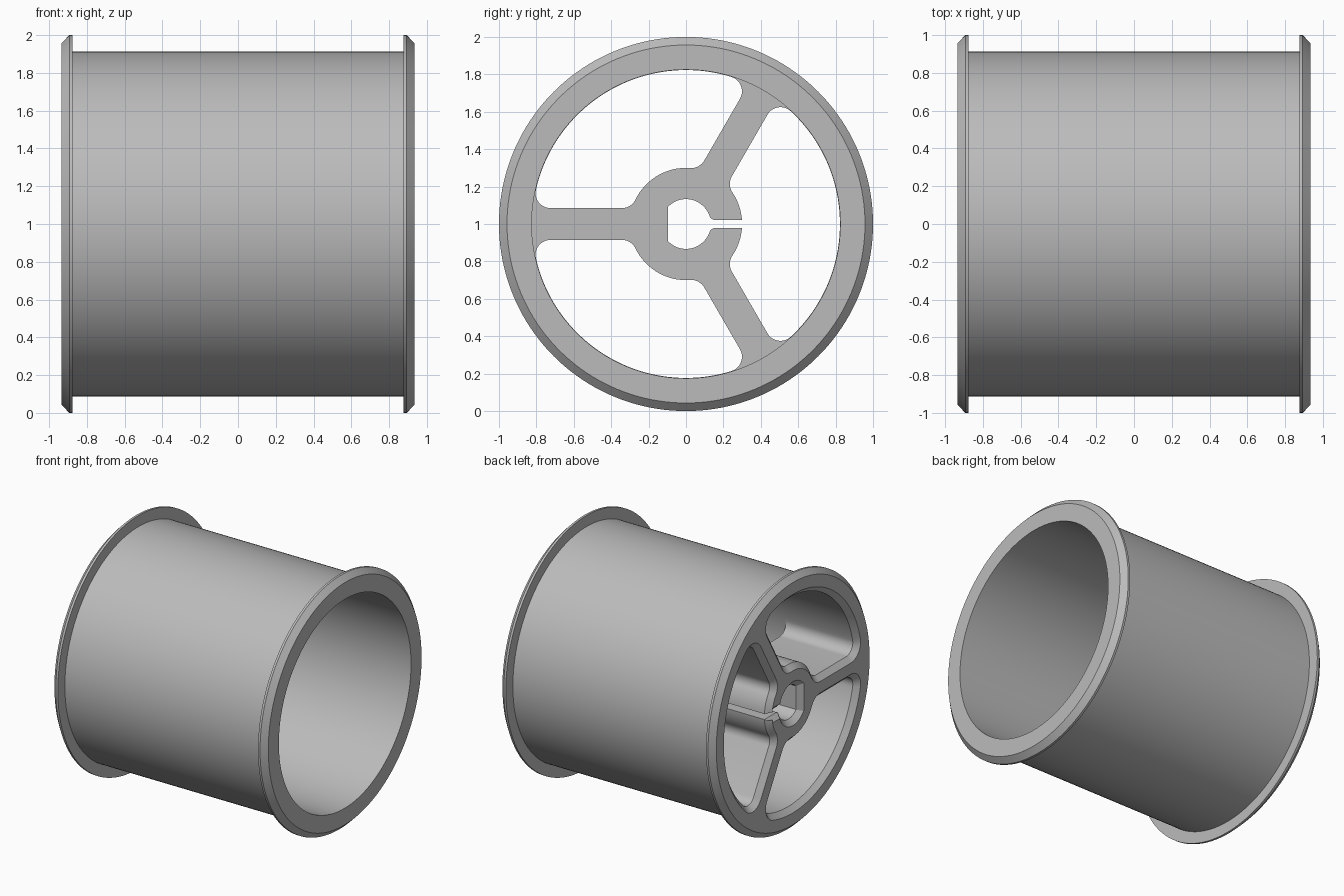
import bpy, bmesh
from math import pi, sqrt, cos, sin, atan2, radians

if "Cube" in bpy.data.objects:
    bpy.data.objects.remove(bpy.data.objects["Cube"])

SEGMENTS = 160
END, WEB_END = 0.935, -0.31         # half length, inner end of hub and spokes
BORE, WINDOW, HUB = 0.825, 0.823, 0.30
SPOKE, FILLET, CHAMFER = 0.085, 0.08, 0.04
SHAFT, FLAT, SLIT, SLIT_ROUND = 0.133, 0.095, 0.022, 0.03


def polar(r, a):
    return complex(r * cos(a), r * sin(a))


def arc(centre, r, a0, a1, n):
    return [centre + polar(r, a0 + (a1 - a0) * i / n) for i in range(n + 1)]


def angle(c):
    return atan2(c.imag, c.real)


def window_half(split):
    """Upper half of a window around the +y bisector, from hub to rim."""
    turn = polar(1, pi / 3)
    v = -(SPOKE + FILLET)
    inner = complex(sqrt((HUB + FILLET) ** 2 - v * v), v)
    outer = complex(sqrt((WINDOW - FILLET) ** 2 - v * v), v)
    a_in, a_out = angle(inner), angle(outer)
    fillets = arc(inner, FILLET, a_in + pi, pi / 2, 8)
    fillets += arc(outer, FILLET, pi / 2, a_out, 10)
    start = SLIT / HUB if split else 0
    pts = arc(0, HUB, start, a_in + pi / 3, 12)[:-1]
    pts += [p * turn for p in fillets]
    pts += arc(0, WINDOW, a_out + pi / 3, 0, 24)[1:]
    if split:
        # D-shaped shaft hole opening into the clamping slit
        w = SLIT + SLIT_ROUND
        c = complex(sqrt((SHAFT + SLIT_ROUND) ** 2 - w * w), w)
        corner = pi - atan2(sqrt(SHAFT ** 2 - FLAT ** 2), FLAT)
        hole = [complex(-FLAT, 0)] + arc(0, SHAFT, corner, angle(c), 24)[:-1]
        hole += arc(c, SLIT_ROUND, angle(c) + pi, 1.5 * pi, 6)
        pts = hole + pts
    return pts


def window(split, turn):
    half = window_half(split)
    loop = half + [p.conjugate() for p in half[-2:0:-1]]
    return [p * polar(1, turn) for p in loop]


def flare(loop, d):
    """Mitred outward offset of a clockwise loop."""
    out = []
    for i, p in enumerate(loop):
        a, b = p - loop[i - 1], loop[(i + 1) % len(loop)] - p
        n1, n2 = 1j * a / abs(a), 1j * b / abs(b)
        n = n1 + n2
        out.append(p + n * 2 * d / max(abs(n) ** 2, 0.8))
    return out


bm = bmesh.new()


def ring(loop, x):
    return [bm.verts.new((x, p.real, p.imag + 1)) for p in loop]


def circle(r, x):
    return ring([polar(r, 2 * pi * i / SEGMENTS) for i in range(SEGMENTS)], x)


def bridge(a, b):
    for i in range(len(a)):
        j = (i + 1) % len(a)
        bm.faces.new((a[i], a[j], b[j], b[i]))


def fill(rings):
    edges = [bm.edges.get((r[i - 1], r[i])) for r in rings for i in range(len(r))]
    bmesh.ops.triangle_fill(bm, use_beauty=True, edges=edges, normal=(1, 0, 0))


# Shell with two chamfered flanges and a deep bore
flange = [(END, 0.957), (0.893, 1), (0.875, 1), (0.875, 0.912)]
profile = [(-x, r) for x, r in flange] + flange[::-1]
profile += [(END, BORE), (WEB_END, BORE)]
shell = [circle(r, x) for x, r in profile]
for a, b in zip(shell, shell[1:]):
    bridge(a, b)

# Three windows leave the hub and spokes between them
front, back = [shell[0]], [shell[-1]]
for k in range(3):
    loop = window(k == 0, radians(120 * k))
    mouth = ring(flare(loop, CHAMFER), -END)
    throat = ring(loop, CHAMFER - END)
    tail = ring(loop, WEB_END)
    bridge(mouth, throat)
    bridge(throat, tail)
    front.append(mouth)
    back.append(tail)
fill(front)
fill(back)
bmesh.ops.recalc_face_normals(bm, faces=bm.faces[:])

mesh = bpy.data.meshes.new("spoked_drum")
bm.to_mesh(mesh)
bm.free()
drum = bpy.data.objects.new("spoked_drum", mesh)
bpy.context.collection.objects.link(drum)

# Plain grey material
grey = bpy.data.materials.new("plain grey")
grey.use_nodes = True
grey.diffuse_color = (0.5, 0.5, 0.5, 1)
grey.node_tree.nodes["Principled BSDF"].inputs["Base Color"].default_value = (0.5, 0.5, 0.5, 1)
mesh.materials.append(grey)

bpy.ops.object.select_all(action="DESELECT")
drum.select_set(True)
bpy.context.view_layer.objects.active = drum
bpy.ops.object.shade_smooth_by_angle(angle=radians(30))
